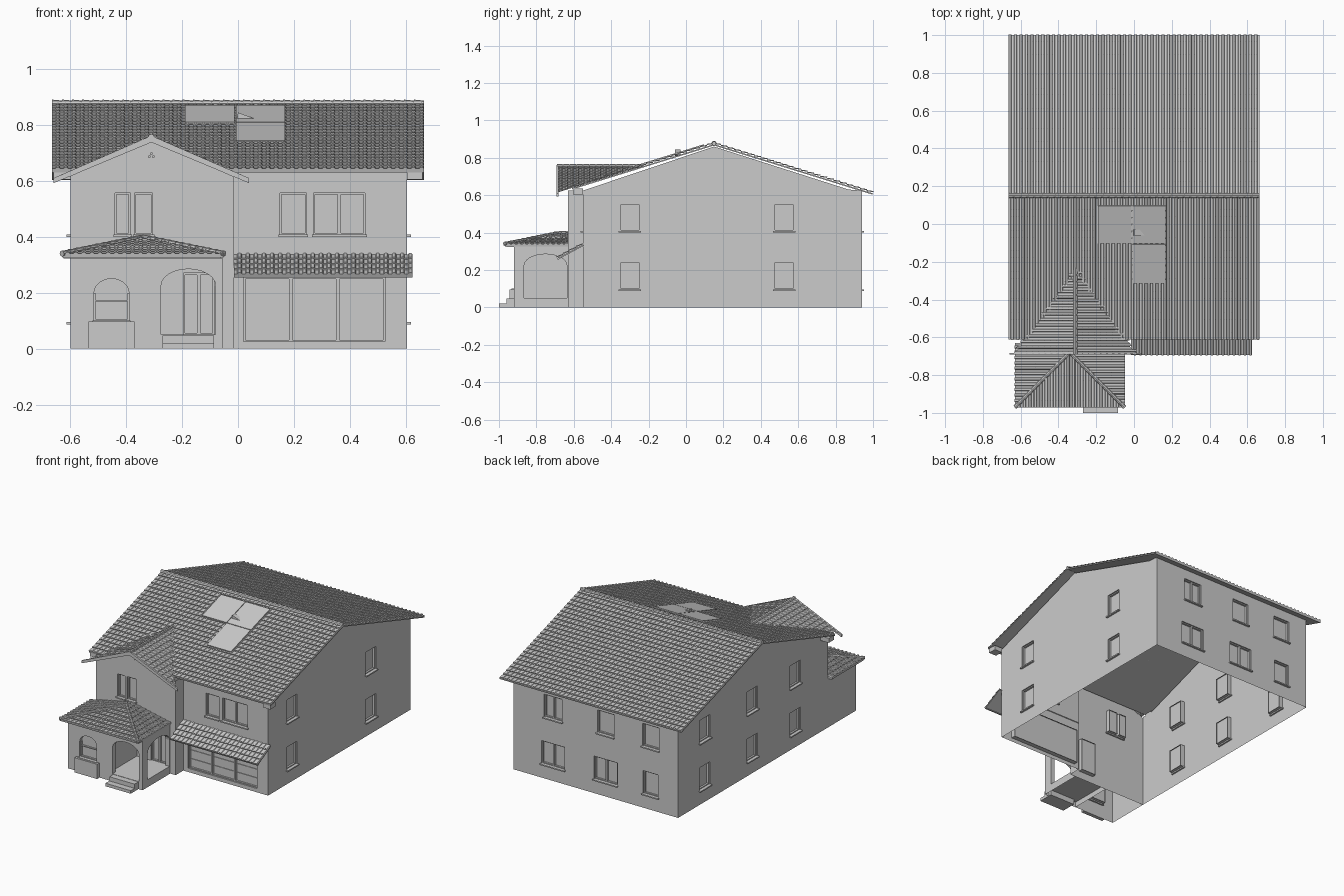
import bpy, bmesh, math
from mathutils import Vector as V, Matrix

if "Cube" in bpy.data.objects:
    bpy.data.objects.remove(bpy.data.objects["Cube"])

grey = bpy.data.materials.new("light_grey")
grey.diffuse_color = (0.6, 0.6, 0.6, 1)
grey.use_nodes = True
grey.node_tree.nodes["Principled BSDF"].inputs["Base Color"].default_value = grey.diffuse_color


def finish(name, bm):
    me = bpy.data.meshes.new(name)
    bm.to_mesh(me)
    bm.free()
    me.materials.append(grey)
    ob = bpy.data.objects.new(name, me)
    bpy.context.collection.objects.link(ob)
    return ob


def face(bm, pts):
    return bm.faces.new([bm.verts.new(p) for p in pts])


def add_box(bm, o, ax, ay, az, lo, hi):
    """Box between lo and hi in the frame (o, ax, ay, az)."""
    m = Matrix((ax, ay, az)).transposed().to_4x4()
    m.translation = o
    lo, hi = V(lo), V(hi)
    s = hi - lo
    bmesh.ops.create_cube(bm, size=1, matrix=m @ Matrix.Translation((lo + hi) / 2) @ Matrix.Diagonal((*s, 1)))


X, Y, Z, O = V((1, 0, 0)), V((0, 1, 0)), V((0, 0, 1)), V((0, 0, 0))


def box(name, lo, hi):
    bm = bmesh.new()
    add_box(bm, O, X, Y, Z, lo, hi)
    return finish(name, bm)


def prism(name, pts, y0, y1):
    """Outline in x, z pushed along y."""
    bm = bmesh.new()
    f = face(bm, [(x, y0, z) for x, z in pts])
    r = bmesh.ops.extrude_face_region(bm, geom=[f])
    bmesh.ops.translate(bm, vec=(0, y1 - y0, 0), verts=[g for g in r["geom"] if isinstance(g, bmesh.types.BMVert)])
    bmesh.ops.recalc_face_normals(bm, faces=bm.faces)
    return finish(name, bm)


def wall(name, o, u, width, height, openings, gable=()):
    """Thin wall running along u. Opening: u0, u1, z0, z1, panes, arch rise, kind."""
    bm = bmesh.new()
    o, u = V(o), V(u)
    out = u.cross(Z)

    def P(a, z, d=0):
        return o + u * a + Z * z - out * d
    us = sorted({0, width, *[v for w in openings for v in w[:2]]})
    zs = sorted({0, height, *[v for w in openings for v in w[2:4]]})
    for a, b in zip(us, us[1:]):
        for c, d in zip(zs, zs[1:]):
            m, n = (a + b) / 2, (c + d) / 2
            if not any(w[0] < m < w[1] and w[2] < n < w[3] for w in openings):
                face(bm, [P(a, c), P(b, c), P(b, d), P(a, d)])
    if gable:
        face(bm, [P(a, z) for a, z in gable])
    for a, b, c, d, panes, rise, kind in openings:
        # outline with an optional arched head
        mid, hw = (a + b) / 2, (b - a) / 2
        arc = [(mid + hw * math.cos(t * math.pi / 12), d - rise + rise * math.sin(t * math.pi / 12)) for t in range(13)]
        if rise:
            face(bm, [P(*p) for p in arc[:7]] + [P(b, d)])
            face(bm, [P(*p) for p in arc[6:]] + [P(a, d)])
        else:
            arc = [(b, d), (a, d)]
        line = [(a, c), (b, c)] + arc
        deep = 0.03
        for p, q in zip(line, line[1:] + line[:1]):
            face(bm, [P(*p), P(*q), P(*q, deep), P(*p, deep)])
        if kind == "open":
            continue
        face(bm, [P(*p, deep - 0.008) for p in line])
        # frames, mullions and sill
        t = 0.006

        def bar(u0, u1, z0, z1, d0=-0.02, d1=-0.008):
            add_box(bm, o, u, Z, out, (u0, z0, d0), (u1, z1, d1))
        bar(a, a + t, c, d - rise)
        bar(b - t, b, c, d - rise)
        bar(a, b, c, c + t)
        if rise:
            bar(a, b, (c + d) / 2 - t, (c + d) / 2)
        else:
            bar(a, b, d - t, d)
        for i in range(1, panes):
            x = a + (b - a) * i / panes
            bar(x - t, x + t, c, d)
        if kind == "window":
            bar(a - 0.006, b + 0.006, c - 0.008, c, -0.01, 0.013)
        if kind == "garage":
            for i in range(1, 4):
                z = c + (d - c) * i / 4
                bar(a, b, z - 0.002, z + 0.002, -0.022, -0.018)
    return finish(name, bm)


PROFILE = [(0, 0), (0.42, 0), (0.52, 0.75), (0.71, 1), (0.9, 0.75)]


def tiles(name, o, u, v, width, length, cols, rows, clips=(), amp=0.006, lift=0.006):
    """Rolled tiles in overlapping rows; o is the low corner, u the eave, v uphill."""
    bm = bmesh.new()
    o, u, v = V(o), V(u).normalized(), V(v).normalized()
    n = u.cross(v)
    prof = [((c + f) / cols * width, h * amp) for c in range(cols) for f, h in PROFILE] + [(width, 0)]
    for r in range(rows):
        v0, v1 = r * length / rows, (r + 1) * length / rows
        strips = [[bm.verts.new(o + u * a + v * vv + n * (h * k + e)) for a, h in prof]
                  for vv, k, e in ((v0, 0, -0.001), (v0, 1, lift), (v1, 1, 0))]
        for s, t in zip(strips, strips[1:]):
            for i in range(len(prof) - 1):
                bm.faces.new((s[i], s[i + 1], t[i + 1], t[i]))
    # flat board beneath
    add_box(bm, o, u, v, n, (0, 0, -0.008), (width, length, -0.001))
    for co, no in clips:
        bmesh.ops.bisect_plane(bm, geom=bm.verts[:] + bm.edges[:] + bm.faces[:], plane_co=co, plane_no=no, clear_inner=True)
    return finish(name, bm)


def caps(name, p0, p1, r, step=0.036):
    """Row of tapered round ridge tiles."""
    bm = bmesh.new()
    p0, p1 = V(p0), V(p1)
    d = p1 - p0
    k = max(1, round(d.length / step))
    rot = d.to_track_quat('Z', 'Y').to_matrix().to_4x4()
    for i in range(k):
        c = p0 + d * ((i + 0.5) / k)
        bmesh.ops.create_cone(bm, cap_ends=True, segments=8, radius1=r, radius2=r * 0.75, depth=d.length / k,
                              matrix=Matrix.Translation(c) @ rot)
    return finish(name, bm)


# ---- house walls
LOW, HIGH = (0.095, 0.245), (0.408, 0.557)


def win(c, w, zr, panes=1):
    return (c - w / 2, c + w / 2, *zr, panes, 0, "window")


wall("right_wall", (0.605, -0.55, 0), Y, 1.49, 0.625,
     [win(y + 0.55, 0.108, z) for y in (-0.3, 0.525) for z in (LOW, HIGH)],
     [(0, 0.625), (1.49, 0.625), (1.42, 0.63), (0.70, 0.86)])
wall("left_wall", (-0.6, 0.94, 0), -Y, 1.57, 0.625,
     [win(0.94 - y, 0.108, z) for y in (0.66, 0.165, -0.285) for z in (LOW, HIGH)],
     [(0, 0.625), (1.49, 0.625), (0.79, 0.86), (0.07, 0.63)])
wall("back_wall", (0.605, 0.94, 0), -X, 1.205, 0.625,
     [win(0.605 - x, w, z, p) for x, w, z, p in (
         (0.315, 0.13, HIGH, 2), (-0.07, 0.12, HIGH, 1), (-0.4, 0.12, HIGH, 1),
         (0.315, 0.17, LOW, 2), (-0.07, 0.17, LOW, 2), (-0.4, 0.11, LOW, 1))])
wall("garage_wall", (-0.015, -0.55, 0), X, 0.62, 0.635,
     [win(0.2125, 0.095, HIGH), win(0.3775, 0.185, HIGH, 2), (0.035, 0.54, 0.025, 0.255, 3, 0, "garage")])
wall("wing_wall", (-0.6, -0.63, 0), X, 0.585, 0.62,
     [win(0.1875, 0.055, HIGH), win(0.2625, 0.065, HIGH), (0.405, 0.515, 0.05, 0.27, 2, 0, "door")],
     [(0, 0.62), (0.585, 0.62), (0.29, 0.742)])
wall("wing_side", (-0.015, -0.63, 0), Y, 0.08, 0.625, [])

# ---- porch
wall("porch_front", (-0.6, -0.92, 0), X, 0.545, 0.325,
     [(0.085, 0.21, 0.1, 0.25, 1, 0.05, "window"), (0.325, 0.52, 0.05, 0.285, 1, 0.06, "open")])
wall("porch_right", (-0.055, -0.92, 0), Y, 0.29, 0.325, [(0.055, 0.283, 0.05, 0.285, 1, 0.06, "open")])
wall("porch_left", (-0.6, -0.63, 0), -Y, 0.29, 0.325, [])
wall("porch_partition", (-0.3, -0.92, 0), Y, 0.29, 0.325, [])
box("porch_floor", (-0.3, -0.92, 0.035), (-0.055, -0.63, 0.05))
box("upper_step", (-0.27, -0.96, 0.02), (-0.085, -0.9, 0.048))
box("lower_step", (-0.27, -1.0, 0), (-0.085, -0.9, 0.02))
box("planter", (-0.535, -0.945, 0), (-0.37, -0.92, 0.097))
box("porch_soffit", (-0.625, -0.96, 0.322), (-0.06, -0.63, 0.335))

# ---- main roof
S = 0.31
RIDGE = 0.874
front_v, front_n = V((0, 1, S)).normalized(), V((0, -S, 1)).normalized()
k = math.hypot(1, S)
tiles("main_roof_front", (-0.665, -0.61, RIDGE - 0.76 * S), X, (0, 1, S), 1.33, 0.76 * k, 46, 21)
tiles("main_roof_back", (0.665, 1.0, RIDGE - 0.85 * S), -X, (0, -1, S), 1.33, 0.85 * k, 46, 24)
caps("main_ridge", (-0.665, 0.15, RIDGE + 0.003), (0.665, 0.15, RIDGE + 0.003), 0.014)
for side, x0, x1 in (("left", -0.66, -0.6), ("right", 0.605, 0.66)):
    box("eave_end_" + side, (x0, -0.605, 0.605), (x1, -0.55, 0.635))

# flat roof panels
bm = bmesh.new()
for x0, x1, y0, y1 in ((-0.19, -0.012, -0.1, 0.1), (-0.008, 0.168, -0.1, 0.1), (-0.008, 0.168, -0.31, -0.104)):
    add_box(bm, V((0, 0.15, RIDGE)), X, front_v, front_n,
            (x0, (y0 - 0.15) * k, 0.008), (x1, (y1 - 0.15) * k, 0.0145))
finish("roof_panels", bm)
prism("roof_vent", [(-0.005, 0.81), (0.08, 0.815), (0.0, 0.845)], -0.06, -0.03)

# ---- wing gable roof, cut where it meets the main slope
G = 0.155 / 0.35
gl = 0.35 * math.hypot(1, G)
valley = [(V((0, 0.15, RIDGE)), front_n)]
tiles("gable_roof_right", (0.04, -0.69, 0.598), Y, (-1, 0, G), 0.5, gl, 17, 11, valley)
tiles("gable_roof_left", (-0.66, -0.19, 0.598), -Y, (1, 0, G), 0.5, gl, 17, 11, valley)
caps("gable_ridge", (-0.31, -0.69, 0.756), (-0.31, -0.23, 0.756), 0.012)
prism("bargeboard", [(-0.66, 0.592), (-0.31, 0.738), (0.04, 0.592), (0.04, 0.61), (-0.31, 0.762), (-0.66, 0.61)], -0.692, -0.682)
bm = bmesh.new()
for dx, dz in ((-0.007, 0), (0.007, 0), (0, 0.011)):
    bmesh.ops.create_cone(bm, cap_ends=True, segments=10, radius1=0.005, radius2=0.005, depth=0.008,
                          matrix=Matrix.Translation((-0.31 + dx, -0.632, 0.687 + dz)) @ Matrix.Rotation(math.pi / 2, 4, 'X'))
finish("gable_vents", bm)

# ---- garage canopy
tiles("garage_canopy", (-0.015, -0.69, 0.262), X, (0, 0.14, 0.075), 0.64, 0.159, 22, 4)
box("canopy_fascia", (-0.015, -0.685, 0.256), (0.625, -0.678, 0.27))

# ---- hipped porch roof
H = 0.21
APEX = V((-0.34, -0.68, 0.395))
ez = APEX.z - 0.29 * H
hl = 0.29 * math.hypot(1, H)
tiles("porch_roof_front", (-0.63, -0.97, ez), X, (0, 1, H), 0.58, hl, 20, 8,
      [(APEX, V((1, -1, 0))), (APEX, V((-1, -1, 0)))])
tiles("porch_roof_right", (-0.05, -0.97, ez), Y, (-1, 0, H), 0.34, hl, 12, 8, [(APEX, V((1, 1, 0)))])
tiles("porch_roof_left", (-0.63, -0.63, ez), -Y, (1, 0, H), 0.34, hl, 12, 8, [(APEX, V((-1, 1, 0)))])
for side, x in (("left", -0.63), ("right", -0.05)):
    caps("porch_hip_" + side, (x, -0.97, ez + 0.006), APEX + V((0, 0, 0.004)), 0.011)
caps("porch_ridge", APEX + V((0, 0, 0.004)), (-0.34, -0.63, 0.399), 0.011)
